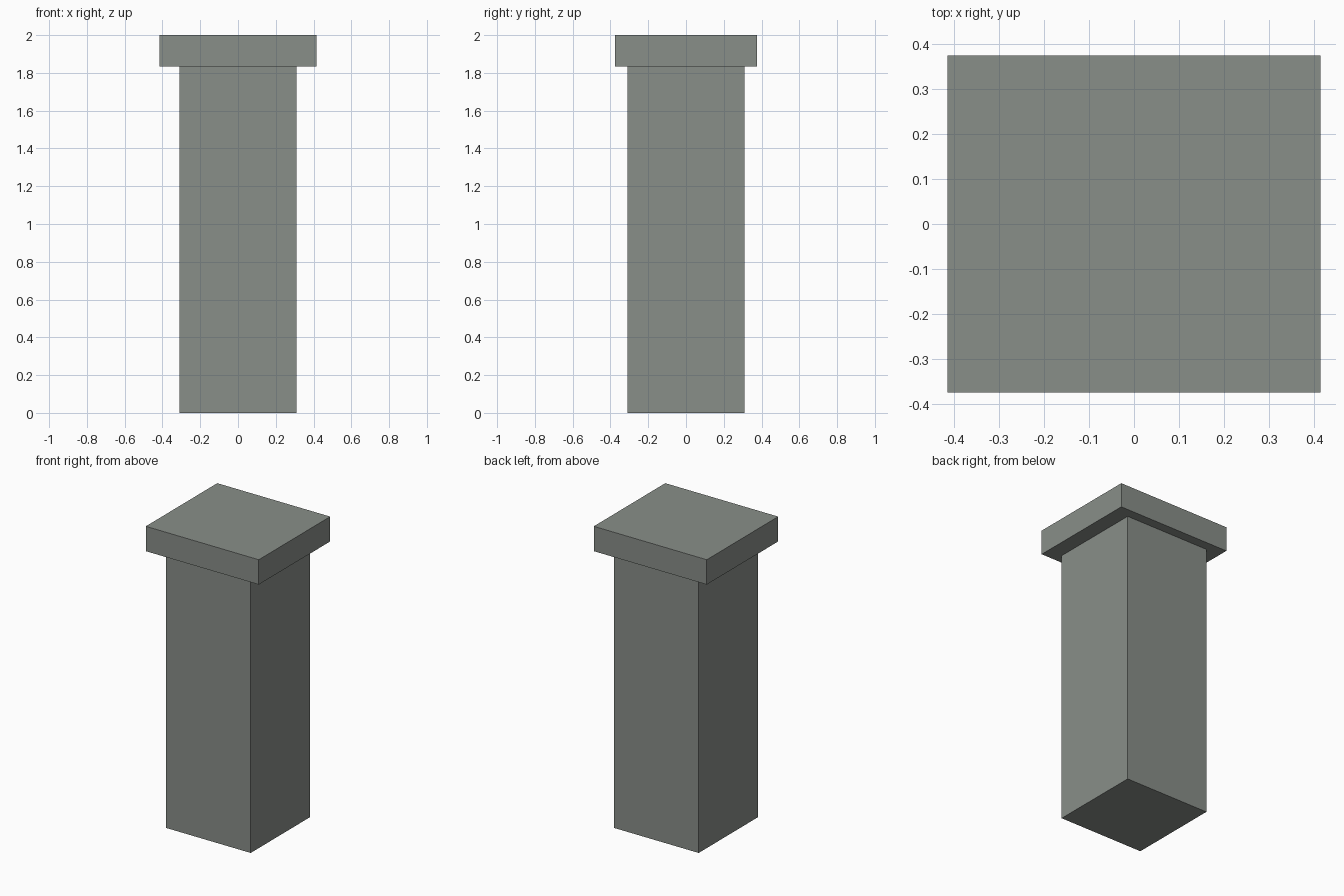
import bpy

if "Cube" in bpy.data.objects:
    bpy.data.objects.remove(bpy.data.objects["Cube"])

# Dark grey stone with a slight green tint
stone = bpy.data.materials.new("stone")
stone.diffuse_color = (0.25, 0.272, 0.25, 1.0)
stone.use_nodes = True
stone.node_tree.nodes["Principled BSDF"].inputs["Base Color"].default_value = stone.diffuse_color


def box(name, width, depth, z0, z1):
    bpy.ops.mesh.primitive_cube_add(size=1, location=(0, 0, (z0 + z1) / 2))
    obj = bpy.context.object
    obj.name = name
    obj.scale = (width, depth, z1 - z0)
    bpy.ops.object.transform_apply(location=False, rotation=False, scale=True)
    obj.data.materials.append(stone)
    return obj


CAP_BOTTOM = 1.835

# Square pillar shaft
box("pillar_shaft", 0.622, 0.622, 0.0, CAP_BOTTOM)

# Overhanging cap slab, wider than it is deep
box("pillar_cap", 0.83, 0.75, CAP_BOTTOM, 2.0)
